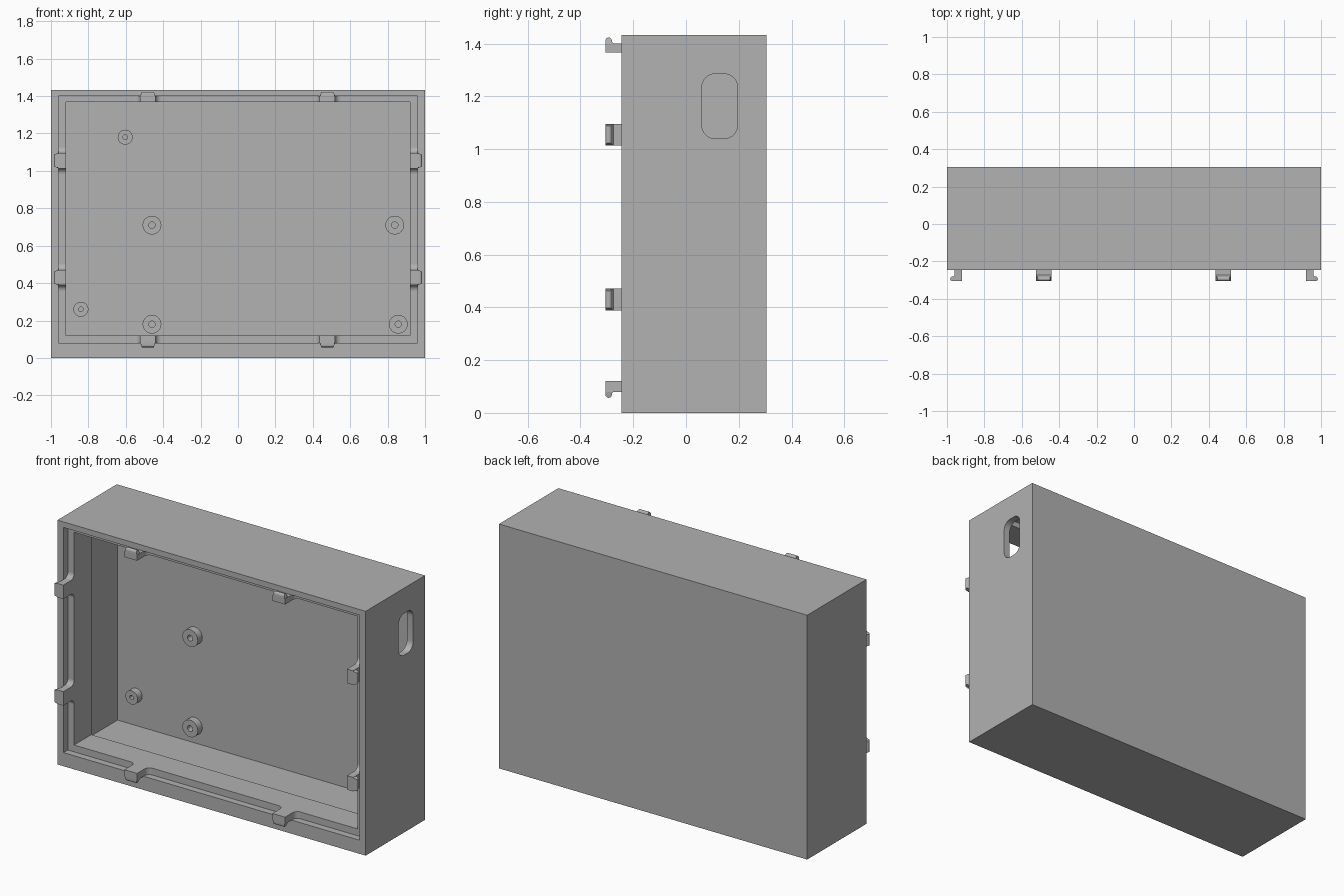
import bpy, bmesh, math
from mathutils import Vector

if "Cube" in bpy.data.objects:
    bpy.data.objects.remove(bpy.data.objects["Cube"])

grey = bpy.data.materials.new("plain grey plastic")
grey.use_nodes = True
COLOUR = (0.445, 0.445, 0.445, 1)
grey.diffuse_color = COLOUR
grey.node_tree.nodes["Principled BSDF"].inputs["Base Color"].default_value = COLOUR

FRONT, BACK = -0.245, 0.305          # shell depth
LEDGE, FRAME_BACK = -0.205, -0.045   # inner frame depth
FLOOR = 0.255                        # inner face of the back wall


def finish(name, bm):
    bmesh.ops.recalc_face_normals(bm, faces=bm.faces)
    mesh = bpy.data.meshes.new(name)
    bm.to_mesh(mesh)
    bm.free()
    mesh.materials.append(grey)
    obj = bpy.data.objects.new(name, mesh)
    bpy.context.collection.objects.link(obj)
    return obj


def prism(bm, outline, place, w0, w1):
    """Extrude a 2D outline from w0 to w1; place maps (u, v, w) to a point."""
    a = [bm.verts.new(place(u, v, w0)) for u, v in outline]
    b = [bm.verts.new(place(u, v, w1)) for u, v in outline]
    bm.faces.new(a)
    bm.faces.new(b)
    for i in range(len(a)):
        j = (i + 1) % len(a)
        bm.faces.new((a[i], a[j], b[j], b[i]))


def box(name, x, z, y):
    bm = bmesh.new()
    outline = [(-x, z[0]), (x, z[0]), (x, z[1]), (-x, z[1])]
    prism(bm, outline, lambda u, v, w: (u, w, v), *y)
    return finish(name, bm)


def arc(cx, cy, r, start, end, steps=8):
    angles = [math.radians(start + (end - start) * i / steps) for i in range(steps + 1)]
    return [(cx + r * math.cos(t), cy + r * math.sin(t)) for t in angles]


def cut(obj, cutter):
    mod = obj.modifiers.new("cut", "BOOLEAN")
    mod.operation, mod.solver, mod.object = "DIFFERENCE", "EXACT", cutter
    select(obj)
    bpy.ops.object.modifier_apply(modifier=mod.name)
    bpy.data.objects.remove(cutter)


def select(obj):
    bpy.ops.object.select_all(action="DESELECT")
    obj.select_set(True)
    bpy.context.view_layer.objects.active = obj


def smooth(obj):
    select(obj)
    bpy.ops.object.shade_smooth_by_angle(angle=math.radians(35))


# Open-fronted shell
shell = box("enclosure_shell", 1, (0, 1.433), (FRONT, BACK))
cut(shell, box("cavity_cutter", 0.96, (0.08, 1.4), (-0.5, FLOOR)))

# Rounded slot through the +x wall
r, y0, y1, z0, z1 = 0.05, 0.06, 0.195, 1.04, 1.285
slot = (arc(y1 - r, z1 - r, r, 0, 90) + arc(y0 + r, z1 - r, r, 90, 180)
        + arc(y0 + r, z0 + r, r, 180, 270) + arc(y1 - r, z0 + r, r, 270, 360))
bm = bmesh.new()
prism(bm, slot, lambda u, v, w: (w, u, v), 0.9, 1.1)
cut(shell, finish("slot_cutter", bm))
smooth(shell)

# Inner frame forming the ledge behind the rim
frame = box("inner_frame", 0.96, (0.08, 1.4), (LEDGE, FRAME_BACK))
cut(frame, box("frame_cutter", 0.92, (0.12, 1.367), (-0.5, 0.1)))


# Snap clips: filleted arm on the ledge plus an outward hook
def clip(name, origin, out, thick):
    origin, out = Vector(origin), Vector(out)
    along = Vector((abs(out.z), 0, abs(out.x)))
    half, f, tip = 0.041, 0.03, -0.305
    bm = bmesh.new()
    side = arc(half + f, LEDGE - f, f, 90, 180, 6)
    outline = side + [(half, tip), (-half, tip)] + [(-u, v) for u, v in reversed(side)]
    prism(bm, outline,
          lambda u, v, w: origin + along * u + out * w + Vector((0, v, 0)), 0, thick)
    end = thick + 0.023
    hook = ([(thick - 0.01, tip)] + arc(end - 0.012, tip + 0.012, 0.012, -90, 90, 8)
            + [(thick + 0.006, tip + 0.025), (thick, tip + 0.031), (thick - 0.01, tip + 0.031)])

    def tapered(u, v, w):
        width = half - 0.009 * max(0, u - thick) / (end - thick)
        return origin + out * u + along * w * width + Vector((0, v, 0))

    prism(bm, hook, tapered, -1, 1)
    smooth(finish(name, bm))


for x, side in ((-0.482, "right"), (0.478, "left")):
    clip("top_clip_" + side, (x, 0, 1.367), (0, 0, 1), 0.033)
    clip("bottom_clip_" + side, (x, 0, 0.12), (0, 0, -1), 0.04)
for s, side in ((-1, "right"), (1, "left")):
    for z, level in ((0.43, "lower"), (1.055, "upper")):
        clip(f"{side}_clip_{level}", (s * 0.92, 0, z), (s, 0, 0), 0.04)


# Screw bosses on the back wall
def boss(name, x, z, radius, hole):
    bm = bmesh.new()
    top = 0.213
    profile = [(hole, FLOOR), (hole, top), (radius, top), (radius, FLOOR)]
    verts = [bm.verts.new((x + u, v, z)) for u, v in profile]
    edges = [bm.edges.new(pair) for pair in zip(verts, verts[1:])]
    bmesh.ops.spin(bm, geom=verts + edges, cent=(x, 0, z), axis=(0, 1, 0),
                   angle=math.tau, steps=32)
    bmesh.ops.remove_doubles(bm, verts=bm.verts, dist=1e-5)
    smooth(finish(name, bm))


for i, (x, z) in enumerate([(-0.46, 0.71), (0.838, 0.71), (-0.46, 0.18), (0.857, 0.18)]):
    boss(f"large_boss_{i + 1}", x, z, 0.05, 0.017)
for i, (x, z) in enumerate([(-0.603, 1.18), (-0.84, 0.26)]):
    boss(f"small_boss_{i + 1}", x, z, 0.04, 0.012)
